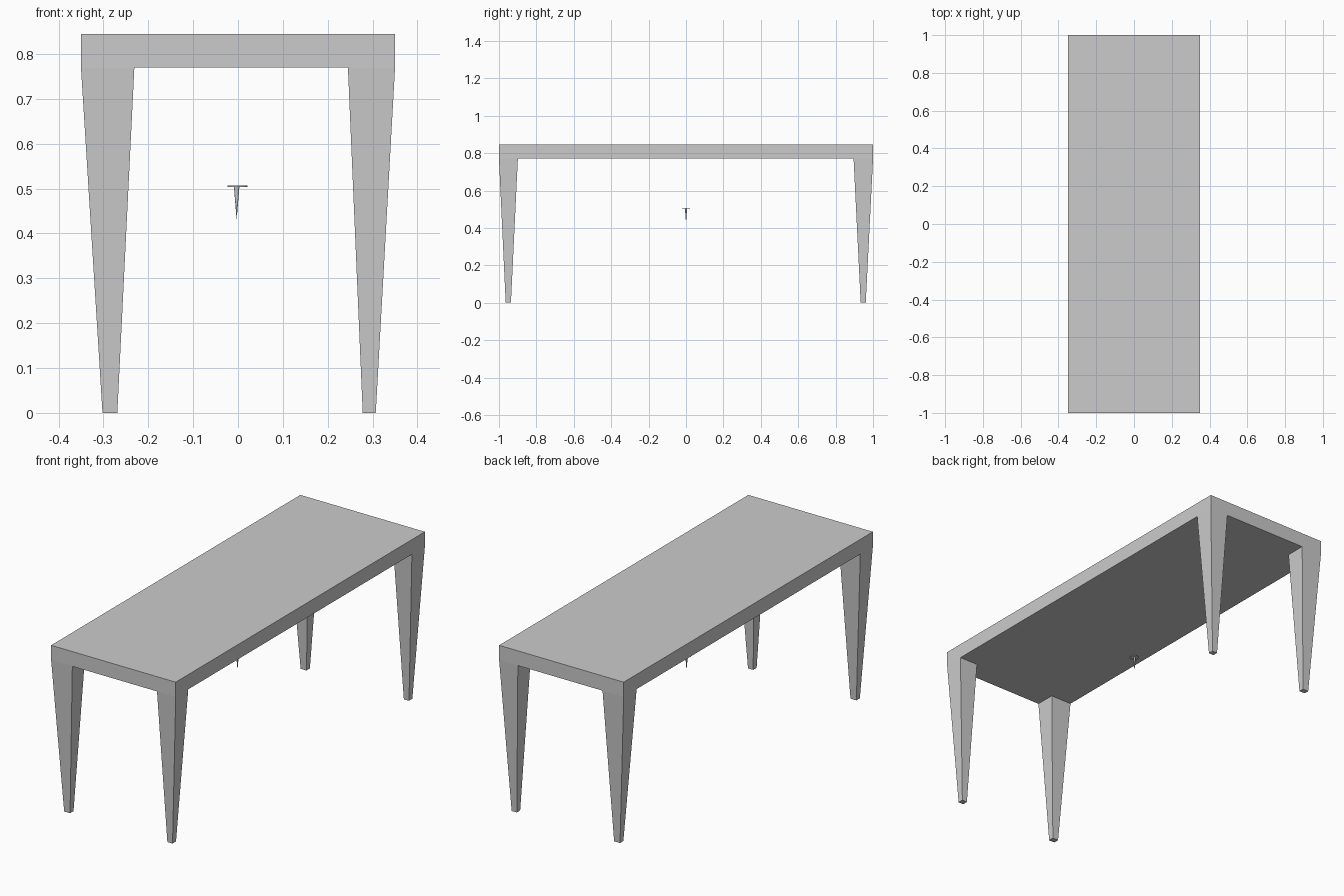
import bpy, bmesh

if "Cube" in bpy.data.objects:
    bpy.data.objects.remove(bpy.data.objects["Cube"])

SLAB_Z0, SLAB_Z1 = 0.77, 0.845


def tapered_box(name, low, high, z0, z1, open_top=False):
    """Box between two rectangles (x0, x1, y0, y1) at heights z0 and z1."""
    bm = bmesh.new()
    rings = []
    for (x0, x1, y0, y1), z in ((low, z0), (high, z1)):
        rings.append([bm.verts.new((x, y, z))
                      for x, y in ((x0, y0), (x1, y0), (x1, y1), (x0, y1))])
    a, b = rings
    bm.faces.new(a[::-1])
    if not open_top:
        bm.faces.new(b)
    for i in range(4):
        j = (i + 1) % 4
        bm.faces.new((a[i], a[j], b[j], b[i]))
    bmesh.ops.recalc_face_normals(bm, faces=bm.faces)
    mesh = bpy.data.meshes.new(name)
    bm.to_mesh(mesh)
    bm.free()
    obj = bpy.data.objects.new(name, mesh)
    bpy.context.collection.objects.link(obj)
    return obj


# Table top
slab = (-0.35, 0.35, -1, 1)
tapered_box("table_top", slab, slab, SLAB_Z0, SLAB_Z1)

# Tapered legs, flush with the top's corners (left pair slightly wider)
x_spans = {"left": ((-0.302, -0.269), (-0.35, -0.231)),
           "right": ((0.278, 0.307), (0.245, 0.35))}
y_spans = {"front": ((-0.964, -0.936), (-1, -0.899)),
           "back": ((0.934, 0.961), (0.896, 1))}
for yn, (y_low, y_high) in y_spans.items():
    for xn, (x_low, x_high) in x_spans.items():
        tapered_box(f"{yn}_{xn}_leg", x_low + y_low, x_high + y_high,
                    0, SLAB_Z0, open_top=True)

# Small pin under the top: flat round head and pointed shank
bpy.ops.mesh.primitive_cylinder_add(vertices=32, radius=0.022, depth=0.004,
                                    location=(-0.001, 0, 0.505))
bpy.context.object.name = "pin_head"
bpy.ops.mesh.primitive_cone_add(vertices=16, radius1=0, radius2=0.006, depth=0.073,
                                location=(-0.003, 0, 0.4665))
bpy.context.object.name = "pin_shank"
